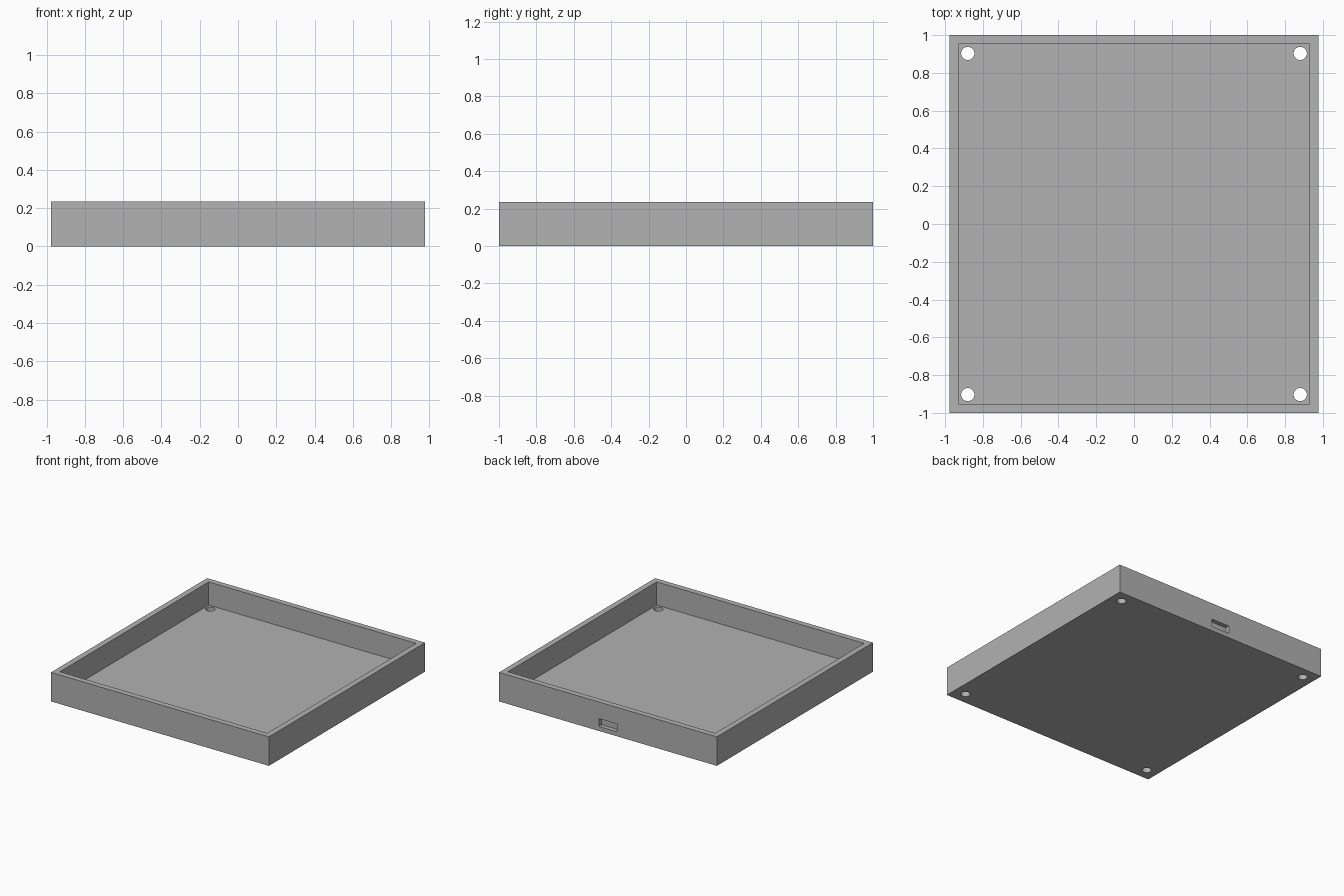
import bpy

if "Cube" in bpy.data.objects:
    bpy.data.objects.remove(bpy.data.objects["Cube"], do_unlink=True)

HALF_X, HALF_Y, HEIGHT = 0.977, 1.0, 0.235
WALL = 0.047
HOLE_X, HOLE_Y, HOLE_R = 0.88, 0.903, 0.035


def box(name, low, high):
    """Axis-aligned box between two corners."""
    centre = [(a + b) / 2 for a, b in zip(low, high)]
    bpy.ops.mesh.primitive_cube_add(size=1, location=centre)
    obj = bpy.context.object
    obj.name = name
    obj.scale = [b - a for a, b in zip(low, high)]
    bpy.ops.object.transform_apply(location=True, rotation=False, scale=True)
    return obj


def cut(target, cutter):
    """Subtract the cutter from the target, then discard it."""
    cutter.hide_render = True
    mod = target.modifiers.new("cut", "BOOLEAN")
    mod.operation = "DIFFERENCE"
    mod.solver = "EXACT"
    mod.object = cutter
    bpy.context.view_layer.objects.active = target
    bpy.ops.object.modifier_apply(modifier=mod.name)
    bpy.data.objects.remove(cutter, do_unlink=True)


# Outer block
tray = box("tray", (-HALF_X, -HALF_Y, 0), (HALF_X, HALF_Y, HEIGHT))

# Open cavity
cut(tray, box("cavity_cutter", (WALL - HALF_X, WALL - HALF_Y, WALL),
              (HALF_X - WALL, HALF_Y - WALL, HEIGHT + 0.1)))

# Shallow rectangular recess in the back wall
cut(tray, box("recess_cutter", (-0.082, HALF_Y - 0.035, 0.037),
              (0.082, HALF_Y + 0.1, 0.1)))

# Screw holes through the floor corners
for sx in (-1, 1):
    for sy in (-1, 1):
        bpy.ops.mesh.primitive_cylinder_add(
            vertices=32, radius=HOLE_R, depth=0.3,
            location=(sx * HOLE_X, sy * HOLE_Y, 0))
        cut(tray, bpy.context.object)

# Plain grey material
grey = bpy.data.materials.new("light_grey")
grey.use_nodes = True
colour = (0.445, 0.445, 0.445, 1)
grey.diffuse_color = colour
grey.node_tree.nodes["Principled BSDF"].inputs["Base Color"].default_value = colour
tray.data.materials.clear()
tray.data.materials.append(grey)

# Smooth hole walls, sharp edges elsewhere
bpy.ops.object.select_all(action="DESELECT")
tray.select_set(True)
bpy.context.view_layer.objects.active = tray
bpy.ops.object.shade_smooth_by_angle()
